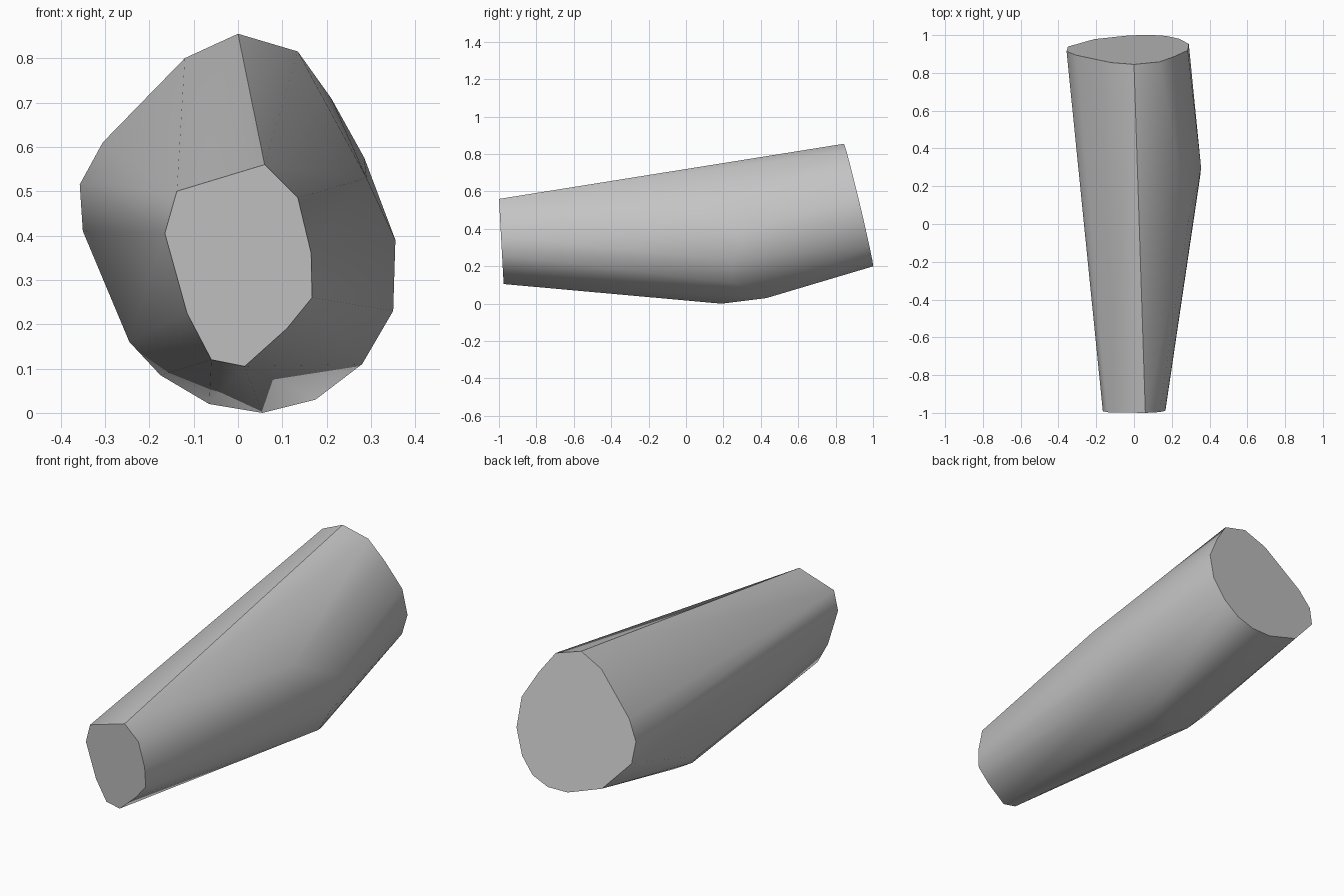
import bpy
import bmesh

cube = bpy.data.objects.get("Cube")
if cube:
    bpy.data.objects.remove(cube, do_unlink=True)

# One neutral colour
grey = bpy.data.materials.new("neutral grey")
grey.use_nodes = True
colour = (0.55, 0.55, 0.55, 1)
grey.diffuse_color = colour
grey.node_tree.nodes["Principled BSDF"].inputs["Base Color"].default_value = colour

# End outlines as (x, z); each lies in a slightly tilted plane
narrow_end = [(.06, .56), (.135, .485), (.165, .36), (.167, .26), (.11, .19),
              (.015, .105), (-.06, .12), (-.115, .225), (-.165, .405), (-.138, .5)]
wide_end = [(0, .855), (.135, .815), (.21, .71), (.285, .575), (.29, .43),
            (.24, .31), (.17, .235), (.08, .2), (-.03, .2), (-.21, .26),
            (-.35, .41), (-.357, .515), (-.305, .61), (-.12, .8)]
# Bulge points along the underside and one flank
belly = [(.29, .03, .53), (.355, .3, .39), (.35, .25, .23), (.28, .25, .11),
         (.175, .43, .03), (.055, .19, 0), (-.065, .19, .02),
         (-.175, .2, .085), (-.245, .25, .16)]


def narrow_y(x, z):
    return -1 + .055 * (.56 - z)


def wide_y(x, z):
    return .845 + .235 * (.855 - z) + .03 * x


points = [(x, narrow_y(x, z), z) for x, z in narrow_end]
points += [(x, wide_y(x, z), z) for x, z in wide_end]
points += belly

# Tapered body: a taut skin around the two ends and the bulge
bm = bmesh.new()
for p in points:
    bm.verts.new(p)
hull = bmesh.ops.convex_hull(bm, input=bm.verts)
loose = [v for v in bm.verts if not v.link_faces]
bmesh.ops.delete(bm, geom=loose, context='VERTS')
bmesh.ops.dissolve_limit(bm, angle_limit=.01, verts=bm.verts, edges=bm.edges)
bmesh.ops.recalc_face_normals(bm, faces=bm.faces)

mesh = bpy.data.meshes.new("tapered_body")
bm.to_mesh(mesh)
bm.free()
mesh.materials.append(grey)
body = bpy.data.objects.new("tapered_body", mesh)
bpy.context.collection.objects.link(body)

# Smooth sides with crisp end caps
bpy.ops.object.select_all(action='DESELECT')
body.select_set(True)
bpy.context.view_layer.objects.active = body
bpy.ops.object.shade_smooth_by_angle(angle=.75)

# Crisp ridge along the top
for edge in mesh.edges:
    a, b = (mesh.vertices[i].co for i in edge.vertices)
    if abs(a.y - b.y) > 1.5 and min(a.z, b.z) > .555 and max(a.z, b.z) > .85:
        edge.use_edge_sharp = True
